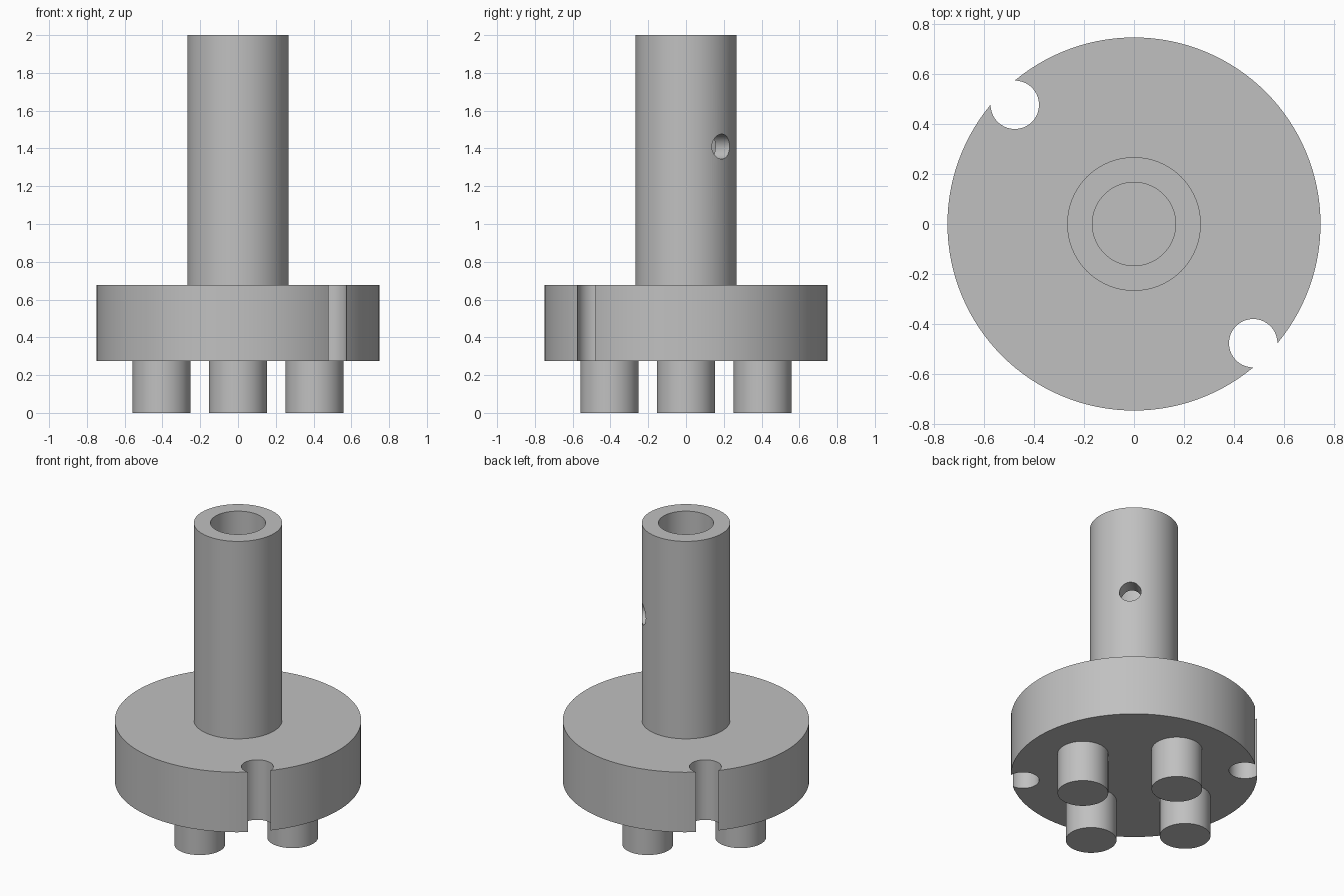
import bpy, bmesh, math
from mathutils import Matrix

cube = bpy.data.objects.get("Cube")
if cube:
    bpy.data.objects.remove(cube, do_unlink=True)

grey = bpy.data.materials.new("plain_grey")
grey.use_nodes = True
COLOUR = (0.53, 0.53, 0.53, 1)
grey.diffuse_color = COLOUR
grey.node_tree.nodes["Principled BSDF"].inputs["Base Color"].default_value = COLOUR

FLANGE_BOTTOM, FLANGE_TOP, TOP = 0.275, 0.677, 2.0


def finish(name, bm):
    bmesh.ops.recalc_face_normals(bm, faces=bm.faces)
    mesh = bpy.data.meshes.new(name)
    bm.to_mesh(mesh)
    bm.free()
    mesh.materials.append(grey)
    obj = bpy.data.objects.new(name, mesh)
    bpy.context.collection.objects.link(obj)
    return obj


def cylinder(name, radius, length, matrix, sides=64):
    bm = bmesh.new()
    bmesh.ops.create_cone(bm, cap_ends=True, segments=sides, radius1=radius,
                          radius2=radius, depth=length, matrix=matrix)
    return finish(name, bm)


def lathe(name, profile, sides=128):
    bm = bmesh.new()
    verts = [bm.verts.new((r, 0, z)) for r, z in profile]
    edges = [bm.edges.new(pair) for pair in zip(verts, verts[1:])]
    bmesh.ops.spin(bm, geom=verts + edges, axis=(0, 0, 1), cent=(0, 0, 0),
                   steps=sides, angle=math.tau, use_merge=True)
    bmesh.ops.remove_doubles(bm, verts=bm.verts, dist=1e-4)
    return finish(name, bm)


def activate(obj):
    bpy.ops.object.select_all(action='DESELECT')
    obj.select_set(True)
    bpy.context.view_layer.objects.active = obj


def cut(obj, cutter):
    cutter.hide_render = True
    mod = obj.modifiers.new("cut", 'BOOLEAN')
    mod.operation, mod.solver, mod.object = 'DIFFERENCE', 'EXACT', cutter
    activate(obj)
    bpy.ops.object.modifier_apply(modifier=mod.name)
    bpy.data.objects.remove(cutter, do_unlink=True)


# Round flange with a hollow shaft on top
body = lathe("flange_and_shaft", [
    (0, FLANGE_BOTTOM), (0.748, FLANGE_BOTTOM), (0.748, FLANGE_TOP),
    (0.268, FLANGE_TOP), (0.268, TOP), (0.167, TOP),
    (0.167, FLANGE_TOP), (0, FLANGE_TOP)])

# Two opposite notches in the rim
for s in (1, -1):
    cut(body, cylinder("notch_cutter", 0.097, 1,
                       Matrix.Translation((0.478 * s, -0.478 * s, 0.5))))

# Set screw hole through one wall of the shaft
hole = (Matrix.Rotation(math.radians(45), 4, 'Z')
        @ Matrix.Translation((0.22, 0, 1.41))
        @ Matrix.Rotation(math.pi / 2, 4, 'Y'))
cut(body, cylinder("screw_hole_cutter", 0.066, 0.3, hole, 48))
parts = [body]

# Four drive pegs under the flange
for i, side in enumerate(("left", "back", "right", "front")):
    a = i * math.pi / 2
    place = Matrix.Translation((0.405 * math.cos(a), 0.405 * math.sin(a),
                                FLANGE_BOTTOM / 2))
    parts.append(cylinder(side + "_peg", 0.154, FLANGE_BOTTOM, place))

for part in parts:
    activate(part)
    bpy.ops.object.shade_smooth_by_angle(angle=math.radians(30))
